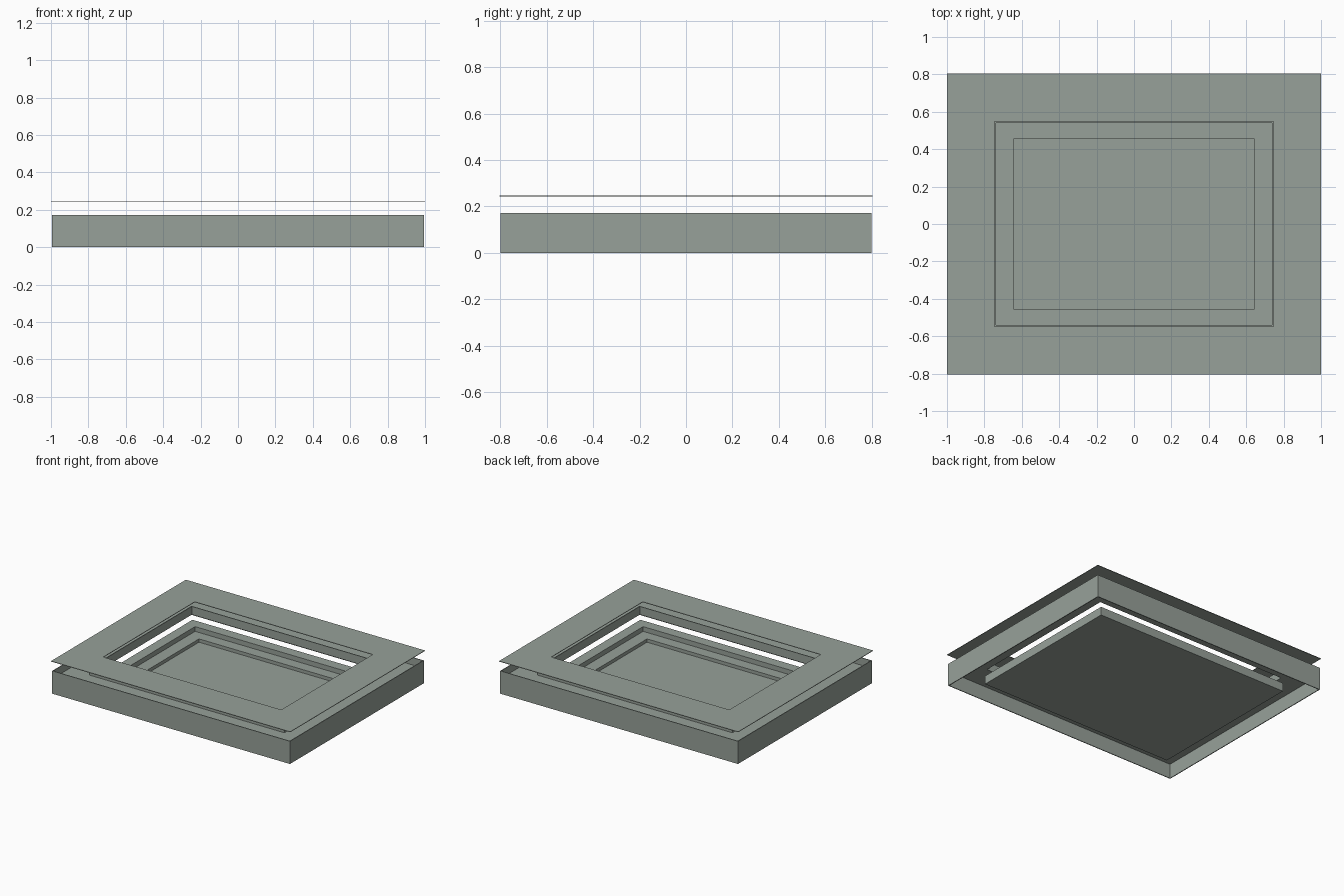
import bpy
import bmesh

cube = bpy.data.objects.get("Cube")
if cube:
    bpy.data.objects.remove(cube, do_unlink=True)

# One grey-green material for every part
grey = bpy.data.materials.new("grey_green")
grey.use_nodes = True
colour = (0.31, 0.355, 0.32, 1)
grey.diffuse_color = colour
grey.node_tree.nodes["Principled BSDF"].inputs["Base Color"].default_value = colour


def rectangular_sweep(name, profile, ring):
    """Join rectangles (half x, half y, z); a ring closes on itself, else ends are capped."""
    bm = bmesh.new()
    loops = [[bm.verts.new((sx * hx, sy * hy, z))
              for sx, sy in ((-1, -1), (1, -1), (1, 1), (-1, 1))]
             for hx, hy, z in profile]
    pairs = list(zip(loops, loops[1:]))
    if ring:
        pairs.append((loops[-1], loops[0]))
    else:
        bm.faces.new(loops[0])
        bm.faces.new(loops[-1])
    for a, b in pairs:
        for i in range(4):
            j = (i + 1) % 4
            bm.faces.new((a[i], a[j], b[j], b[i]))
    bmesh.ops.recalc_face_normals(bm, faces=bm.faces)
    mesh = bpy.data.meshes.new(name)
    bm.to_mesh(mesh)
    bm.free()
    mesh.materials.append(grey)
    obj = bpy.data.objects.new(name, mesh)
    bpy.context.collection.objects.link(obj)
    return obj


# Thin cover plate with a window, floating above the frame
top, under = 0.247, 0.243
rectangular_sweep("cover_plate", [
    (1, 0.805, under), (1, 0.805, top),
    (0.745, 0.547, top), (0.745, 0.547, under)], True)

# Frame: outer skirt, recessed channel and raised inner lip
t = 0.006
ox, oy, ix, iy = 0.995, 0.80, 0.81, 0.605
rim, channel = 0.172, 0.11
rectangular_sweep("channel_frame", [
    (ox, oy, 0), (ox, oy, rim), (ox - t, oy - t, rim),
    (ox - t, oy - t, channel + t), (ix + t, iy + t, channel + t),
    (ix + t, iy + t, rim), (ix, iy, rim), (ix, iy, channel),
    (ox - t, oy - t, channel), (ox - t, oy - t, 0)], True)

# Stepped tray with rim, ledge and floor
rectangular_sweep("stepped_tray", [
    (0.815, 0.62, 0), (0.815, 0.62, 0.064),
    (0.737, 0.54, 0.064), (0.737, 0.54, 0.028),
    (0.645, 0.455, 0.028), (0.645, 0.455, 0.003)], False)
